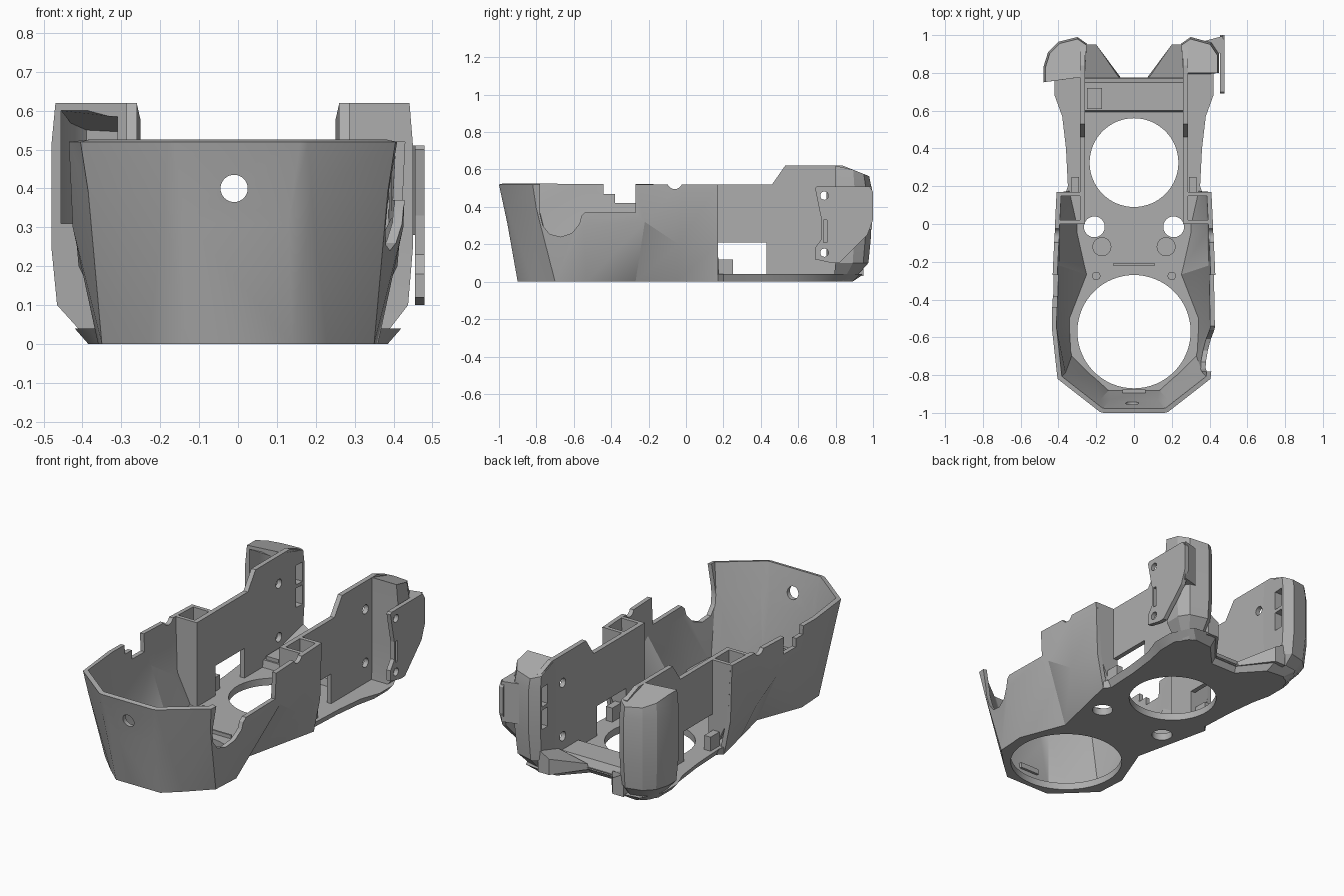
import bpy, bmesh
from math import cos, sin, pi

if "Cube" in bpy.data.objects:
    bpy.data.objects.remove(bpy.data.objects["Cube"])

GREY = (0.42, 0.42, 0.42, 1)
mat = bpy.data.materials.new("mid_grey")
mat.use_nodes = True
mat.diffuse_color = GREY
for node in mat.node_tree.nodes:
    if node.type == 'BSDF_PRINCIPLED':
        node.inputs["Base Color"].default_value = GREY


def loft(name, rings, closed=True):
    """Skin a stack of rings; closed rings get caps, open ones mirrored triangles."""
    bm = bmesh.new()
    rows = [[bm.verts.new(p) for p in r] for r in rings]
    n = len(rows[0])
    for a, b in zip(rows, rows[1:]):
        for i in range(n if closed else n - 1):
            j = (i + 1) % n
            if closed:
                bm.faces.new((a[i], a[j], b[j], b[i]))
            elif a[i].co.x > 0:
                bm.faces.new((a[i], a[j], b[j]))
                bm.faces.new((a[i], b[j], b[i]))
            else:
                bm.faces.new((a[i], a[j], b[i]))
                bm.faces.new((a[j], b[j], b[i]))
    if closed:
        bm.faces.new(rows[0][::-1])
        bm.faces.new(rows[-1])
        bmesh.ops.recalc_face_normals(bm, faces=bm.faces)
    mesh = bpy.data.meshes.new(name)
    bm.to_mesh(mesh)
    bm.free()
    mesh.materials.append(mat)
    obj = bpy.data.objects.new(name, mesh)
    bpy.context.collection.objects.link(obj)
    return obj


def prism(name, pts, axis, lo, hi):
    """Extrude a 2D outline along one axis."""
    place = {'x': lambda p, d: (d, p[0], p[1]),
             'y': lambda p, d: (p[0], d, p[1]),
             'z': lambda p, d: (p[0], p[1], d)}[axis]
    return loft(name, [[place(p, d) for p in pts] for d in (lo, hi)])


def box(name, x, y, z):
    return prism(name, [(x[0], y[0]), (x[1], y[0]), (x[1], y[1]), (x[0], y[1])], 'z', *z)


def circle(cx, cy, r, n=64):
    return [(cx + r * cos(2 * pi * i / n), cy + r * sin(2 * pi * i / n)) for i in range(n)]


def bake(obj):
    """Replace the mesh by its modified result."""
    bpy.context.view_layer.update()
    dg = bpy.context.evaluated_depsgraph_get()
    mesh = bpy.data.meshes.new_from_object(obj.evaluated_get(dg))
    obj.modifiers.clear()
    obj.data = mesh


def cut(obj, cutters):
    for c in cutters:
        c.hide_render = True
        mod = obj.modifiers.new("cut", 'BOOLEAN')
        mod.operation, mod.solver, mod.object = 'DIFFERENCE', 'EXACT', c
    bake(obj)
    for c in cutters:
        bpy.data.objects.remove(c)


def smooth(obj):
    for o in bpy.context.selected_objects:
        o.select_set(False)
    obj.select_set(True)
    bpy.context.view_layer.objects.active = obj
    bpy.ops.object.shade_smooth_by_angle(angle=0.45)


def both(half):
    """Full outline from its right half, running left to right round the front."""
    return [(-p[0], *p[1:]) for p in half[::-1]] + list(half)


# Faceted front shell: bottom, middle and rim lines
bottom = [(.14, -.9, 0), (.23, -.82, 0), (.35, -.7, 0), (.36, -.53, 0), (.26, -.27, 0), (.31, -.05, 0), (.36, .17, 0)]
middle = [(.13, -.955, .31), (.19, -.95, .38), (.385, -.8, .39), (.425, -.55, .3), (.42, -.22, .32),
          (.41, -.04, .2), (.4, .17, .2)]
rim = [(.16, -1, .52), (.18, -.995, .52), (.405, -.82, .52), (.435, -.55, .52), (.43, -.25, .52),
       (.42, -.04, .52), (.41, .17, .52)]
shell = loft("front_shell", [both(r) for r in (bottom, middle, rim)], closed=False)
solid = shell.modifiers.new("wall", 'SOLIDIFY')
solid.thickness, solid.offset, solid.use_even_offset = .025, -1, True
bake(shell)
side_opening = [(-.78, .6), (-.78, .36), (-.765, .3), (-.73, .255), (-.67, .24), (-.61, .26),
                (-.57, .31), (-.56, .35), (-.54, .37), (-.27, .37), (-.27, .6)]
rim_notch = [(-.44, .6), (-.44, .47), (-.38, .47), (-.38, .42), (-.27, .42), (-.27, .6)]
cut(shell, [
    prism("cut_side", side_opening, 'x', .2, .6),
    prism("cut_notch", rim_notch, 'x', -.6, .6),
    prism("cut_cable", circle(-.06, .535, .04, 24), 'x', -.6, .6),
    prism("cut_front_hole", circle(-.01, .4, .035, 32), 'y', -1.1, -.8),
])
smooth(shell)

# Floor plate with its waist, rear rails and back notch
front_edge = [p[:2] for p in bottom]
rear_low = [(.33, .2), (.34, .4), (.36, .57), (.385, .68), (.385, .8), (.31, .89), (.2, .88), (.08, .75)]
rear_top = [(.35, .2), (.36, .4), (.38, .57), (.42, .68), (.42, .8), (.36, .93), (.21, .95), (.07, .775)]
floor = loft("floor_plate", [[(x, y, z) for x, y in both(front_edge + rear)]
                             for z, rear in ((0, rear_low), (.04, rear_top))])
cut(floor, [prism("cut_round", circle(x, y, r), 'z', -.1, .1) for x, y, r in (
    (0, -.57, .3), (0, .325, .235), (-.21, -.015, .055), (.21, -.015, .055))])
smooth(floor)

# Raised crossbar and small floor fittings
prism("rear_crossbar", [(.59, .03), (.6, .08), (.75, .08), (.775, .03)], 'x', -.27, .27)
box("crossbar_block", (-.25, -.17), (.61, .72), (.07, .1))
box("floor_ridge", (-.11, .11), (-.22, -.21), (.03, .06))
box("front_clip", (-.06, .06), (-.9, -.875), (.08, .11))

# Column plan, measured from the inner corner outward
left_plan = [(.26, .78), (.48, .75), (.48, .83), (.455, .91), (.4, .965), (.3, .99), (.25, .955)]
right_plan = [(.26, .8), (.45, .8), (.45, .9), (.41, .96), (.3, .99), (.25, .955)]


def column(name, plan, s):
    rings = []
    for z, k in ((0, .5), (.1, .93), (.25, 1), (.51, 1), (.62, .95)):
        ring = []
        for x, y in plan:
            px, py = .27 + (x - .27) * k, .78 + (y - .78) * k
            drop = .4 * max(0, py - .84) if z > .6 else 0
            ring.append((s * px, py, z - drop))
        rings.append(ring)
    return loft(name, rings)


def slots(s):
    return [box("cut_slot", sorted((s * .2, s * .34)), (.885, .94), z) for z in ((.27, .38), (.4, .51))]


def pocket():
    """Hollow of the left column, open to the front under a sloped roof."""
    plan = [(-.455, .7), (-.455, .82), (-.43, .9), (-.39, .945), (-.31, .955), (-.31, .7)]
    return loft("cut_pocket", [[(x, y, .31) for x, y in plan],
                               [(x, y, .6 - .4 * max(0, y - .82)) for x, y in plan]])


wall_side = [(0, .03), (0, .52), (.46, .52), (.53, .62), (.84, .62), (.94, .58), (.94, .1), (.88, .03)]
bay_side = [(.27, .03), (.305, .03), (.385, .2), (.4, .52), (.27, .52)]
for s, side in ((1, "right"), (-1, "left")):
    def span(a, b):
        return sorted((s * a, s * b))

    # Tall flat side wall with window and screw holes
    wall = prism(side + "_side_wall", wall_side, 'x', *span(.26, .287))
    cut(wall, [box("cut_window", span(.2, .34), (.17, .43), (.04, .21))] + slots(s) +
        [prism("cut_screw", circle(.74, z, .026, 24), 'x', *span(.2, .34)) for z in (.155, .46)])

    # Box bay between shell and side wall
    for y in (0, .148):
        prism(side + "_bay_wall", [(s * x, z) for x, z in bay_side], 'y', y, y + .022)
    box(side + "_window_tab", span(.29, .33), (.165, .25), (.03, .12))

    # Rear column
    col = column(side + "_rear_column", right_plan if s > 0 else left_plan, s)
    cut(col, slots(s) + ([pocket()] if s < 0 else []))
    smooth(col)

    # Angled bracket beside the back notch, rising outward
    loft(side + "_back_bracket", [
        [(s * .07, .775, .03), (s * .2, .95, .03), (s * .27, .95, .03), (s * .27, .775, .03)],
        [(s * .08, .775, .06), (s * .2, .95, .12), (s * .27, .95, .16), (s * .27, .775, .1)]])

    # Low bosses on the middle floor
    for x, y, r in ((.17, -.12, .05), (.2, -.275, .022)):
        smooth(prism(side + "_floor_boss", circle(s * x, y, r, 32), 'z', .02, .048))

# Mounting flange on the right column, joined by a rear corner web
flange_side = [(.69, .5), (.71, .4), (.725, .33), (.725, .23), (.69, .18), (.69, .12), (.78, .1),
               (.82, .1), (.97, .25), (1, .33), (1, .48), (.98, .51), (.7, .51)]
flange = prism("mounting_flange", flange_side, 'x', .455, .48)
cut(flange, [prism("cut_bolt", circle(.74, z, .022, 24), 'x', .4, .5) for z in (.155, .46)] +
    [box("cut_flange_slot", (.4, .5), (.735, .755), (.21, .33))])
prism("flange_web", [(.36, .965), (.47, .995), (.47, .92), (.43, .88)], 'z', .28, .51)
